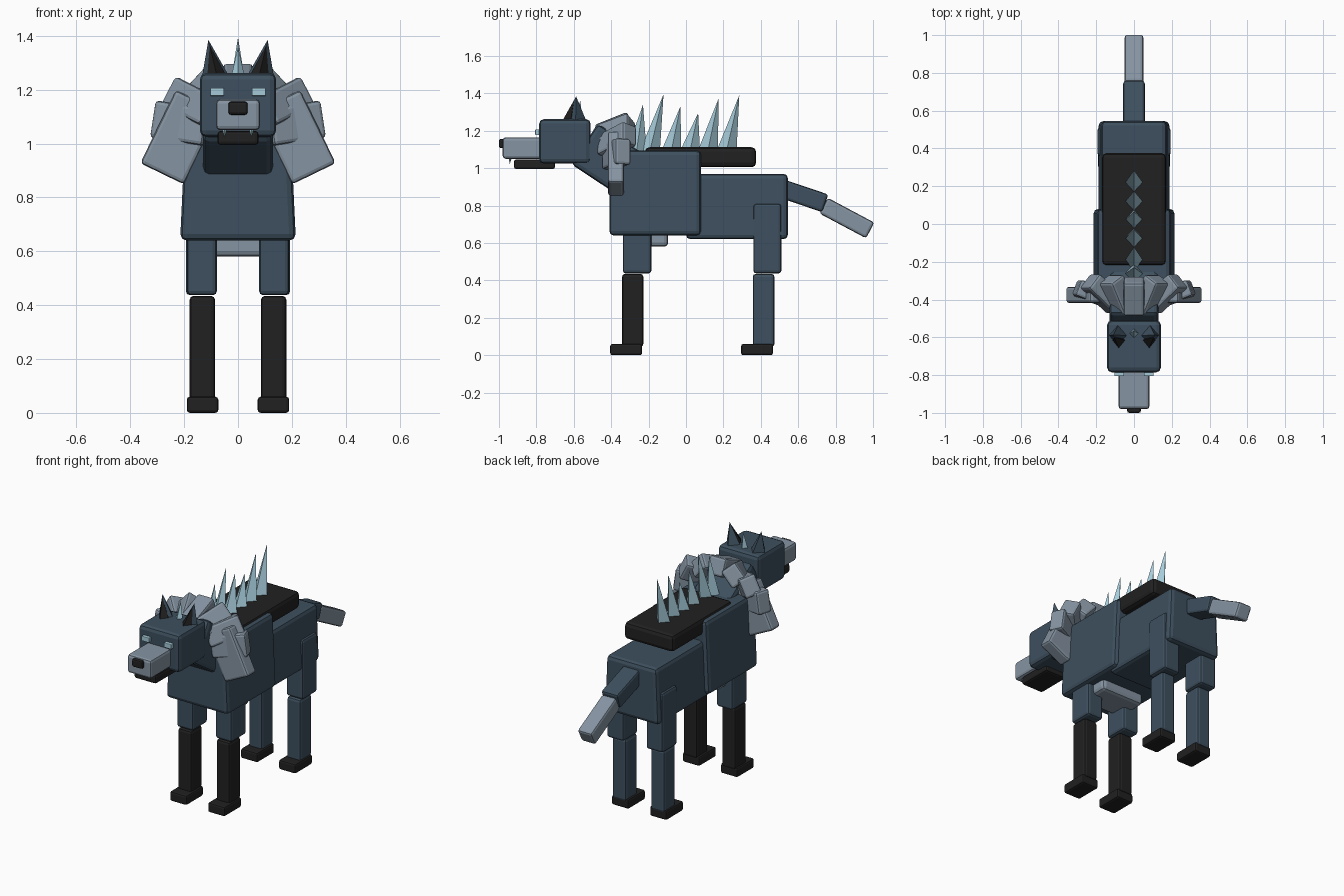
import bpy, bmesh, math
from mathutils import Vector, Matrix

if "Cube" in bpy.data.objects:
    bpy.data.objects.remove(bpy.data.objects["Cube"])


def material(name, rgb):
    m = bpy.data.materials.new(name)
    m.diffuse_color = (*rgb, 1)
    m.use_nodes = True
    m.node_tree.nodes["Principled BSDF"].inputs["Base Color"].default_value = m.diffuse_color
    return m


BLUE = material("slate_blue_fur", (0.047, 0.079, 0.112))
GREY = material("pale_grey_fur", (0.235, 0.295, 0.36))
BLACK = material("black_fur", (0.015, 0.015, 0.016))
ICE = material("ice_blue", (0.38, 0.60, 0.70))


def finish(bm, name, mat):
    bmesh.ops.recalc_face_normals(bm, faces=bm.faces)
    me = bpy.data.meshes.new(name)
    bm.to_mesh(me)
    bm.free()
    me.materials.append(mat)
    ob = bpy.data.objects.new(name, me)
    bpy.context.collection.objects.link(ob)
    return ob


def solid(name, mat, size, matrix, bevel=0.016, taper=1.0):
    """Bevelled box; taper scales the width of its top."""
    bm = bmesh.new()
    bmesh.ops.create_cube(bm, size=1)
    for v in bm.verts:
        if v.co.z > 0:
            v.co.x *= taper
        v.co = Vector(a * b for a, b in zip(v.co, size))
    bmesh.ops.bevel(bm, geom=bm.edges[:], offset=bevel, segments=2,
                    profile=0.5, affect='EDGES')
    bm.transform(matrix)
    return finish(bm, name, mat)


def box(name, mat, x, y, z, **kw):
    size = [b - a for a, b in (x, y, z)]
    centre = Vector((sum(x) / 2, sum(y) / 2, sum(z) / 2))
    return solid(name, mat, size, Matrix.Translation(centre), **kw)


def beam(name, mat, start, end, width, thick, bevel=0.014):
    """Bevelled box laid along a line, its width square to the y axis."""
    a, b = Vector(start), Vector(end)
    d = (b - a).normalized()
    w = Vector((0, 1, 0)).cross(d).normalized()
    t = d.cross(w)
    rot = Matrix((d, w, t)).transposed().to_4x4()
    return solid(name, mat, ((b - a).length, width, thick),
                 Matrix.Translation((a + b) / 2) @ rot, bevel)


def spike(name, mat, base, tip, rx, ry):
    """Four-sided pyramid with a diamond base."""
    bm = bmesh.new()
    c = Vector(base)
    ring = [bm.verts.new(c + Vector((rx * math.cos(i * math.pi / 2),
                                     ry * math.sin(i * math.pi / 2), 0)))
            for i in range(4)]
    top = bm.verts.new(tip)
    bm.faces.new(ring)
    for i in range(4):
        bm.faces.new((ring[i], ring[(i + 1) % 4], top))
    return finish(bm, name, mat)


def span(s, a, b):
    return tuple(sorted((s * a, s * b)))


# Trunk
box("chest", BLUE, (-.215, .215), (-.41, .08), (.64, 1.095), bevel=.024, taper=.9)
box("hips", BLUE, (-.188, .188), (0, .545), (.62, .97), bevel=.024, taper=.92)
box("belly_fur", GREY, (-.15, .15), (-.30, -.095), (.58, .68), bevel=.022)
box("back_saddle", BLACK, (-.17, .17), (-.22, .375), (1.005, 1.112), bevel=.024)

# Legs
for s, side in ((-1, "left"), (1, "right")):
    box(f"front_upper_leg_{side}", BLUE, span(s, .078, .19), (-.338, -.185), (.437, .80))
    box(f"front_lower_leg_{side}", BLACK, span(s, .085, .18), (-.342, -.228), (.045, .435))
    box(f"front_paw_{side}", BLACK, span(s, .073, .19), (-.405, -.235), (0, .06), bevel=.011)
    box(f"hind_thigh_{side}", BLUE, span(s, .078, .194), (.36, .51), (.437, .81))
    box(f"hind_lower_leg_{side}", BLUE, span(s, .085, .18), (.357, .473), (.045, .435))
    box(f"hind_paw_{side}", BLACK, span(s, .073, .19), (.295, .465), (0, .06), bevel=.011)

# Tail
beam("tail_base", BLUE, (0, .47, .905), (0, .745, .812), .114, .10)
beam("tail_tip", GREY, (0, .735, .80), (0, .985, .667), .098, .095)

# Neck and head
beam("neck", BLUE, (0, -.543, 1.13), (0, -.24, .93), .26, .26, bevel=.024)
box("head", BLUE, (-.142, .142), (-.785, -.51), (1.025, 1.262), bevel=.024)
box("snout", GREY, (-.082, .082), (-.98, -.75), (1.05, 1.165))
box("nose", BLACK, (-.036, .036), (-1.0, -.95), (1.107, 1.156), bevel=.010)
box("jaw", BLACK, (-.076, .076), (-.92, -.70), (.995, 1.047), bevel=.012)

for s, side in ((-1, "left"), (1, "right")):
    box(f"eye_{side}", ICE, span(s, .052, .103), (-.806, -.775), (1.177, 1.207), bevel=.003)
    spike(f"fang_{side}", ICE, (s * .05, -.94, 1.055), (s * .05, -.942, 1.022), .009, .009)
    spike(f"ear_{side}", BLUE, (s * .082, -.59, 1.245), (s * .11, -.588, 1.385), .052, .06)
    spike(f"ear_inside_{side}", BLACK, (s * .078, -.618, 1.25), (s * .105, -.598, 1.365), .036, .045)

# Mane plates fanned around the neck: start, end, width, thickness
plates = [
    ((.0, -.47, 1.18), (.0, -.295, 1.25), .11, .11),
    ((.055, -.46, 1.16), (.125, -.29, 1.225), .12, .10),
    ((.09, -.44, 1.11), (.235, -.30, 1.185), .12, .10),
    ((.11, -.41, 1.06), (.305, -.335, 1.09), .14, .09),
    ((.15, -.375, 1.16), (.282, -.375, .888), .18, .085),
]
for i, (a, b, w, t) in enumerate(plates):
    for s, side in ((-1, "left"), (1, "right")) if i else ((1, "top"),):
        beam(f"mane_plate_{i}_{side}", GREY, (s * a[0], *a[1:]), (s * b[0], *b[1:]), w, t)

# Ice spines along the back: base y, tip y, tip z
spines = [(-.265, -.23, 1.34), (-.195, -.12, 1.395), (-.08, -.03, 1.33),
          (.02, .065, 1.295), (.115, .175, 1.375), (.215, .285, 1.39)]
for i, (y, ty, tz) in enumerate(spines):
    spike(f"back_spine_{i + 1}", ICE, (0, y, 1.085), (0, ty, tz), .05, .055)
spike("head_spine", ICE, (0, -.58, 1.25), (0, -.565, 1.36), .025, .028)
